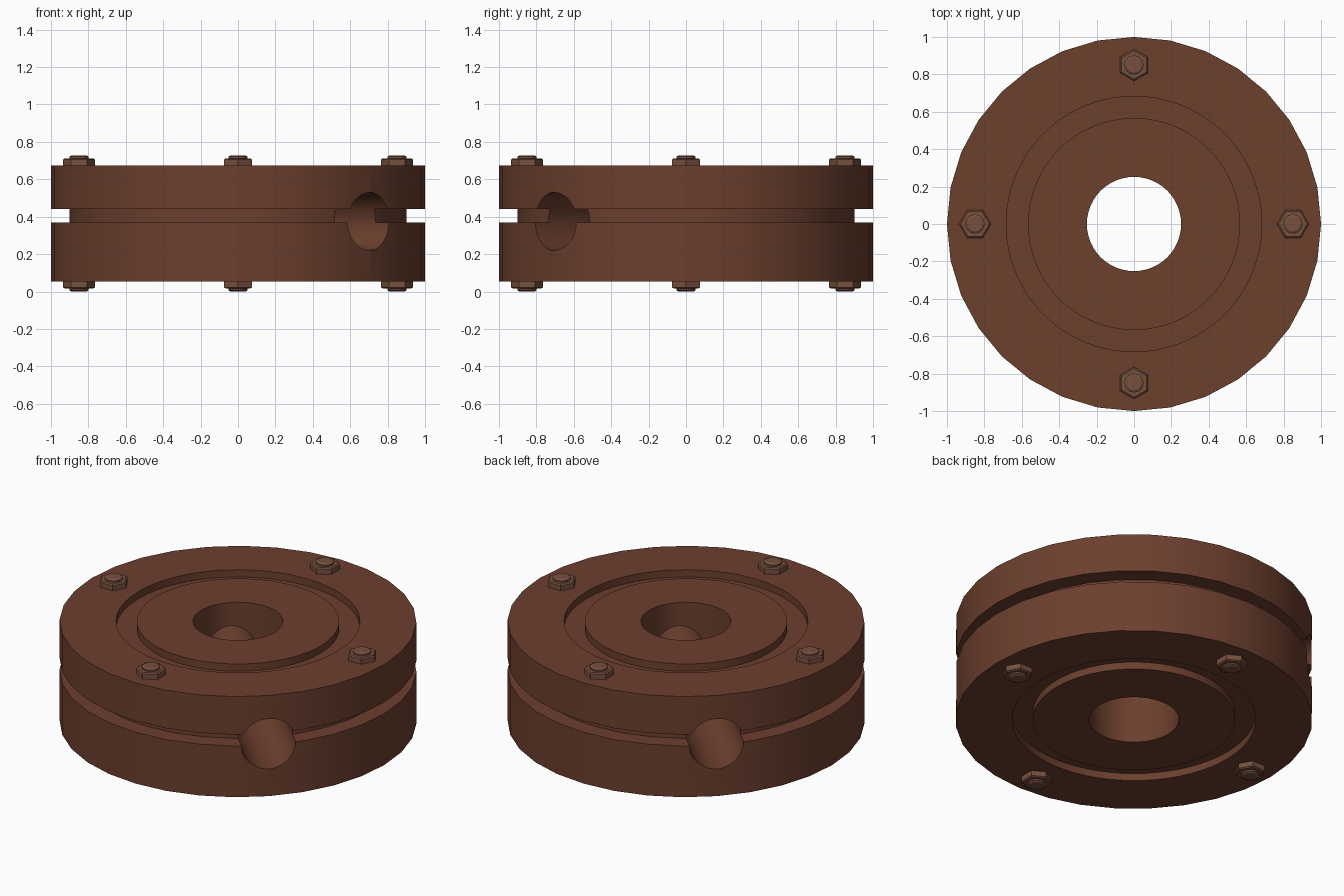
import bpy, math
from mathutils import Matrix

if "Cube" in bpy.data.objects:
    bpy.data.objects.remove(bpy.data.objects["Cube"])


def material(name, color):
    m = bpy.data.materials.new(name)
    m.diffuse_color = (*color, 1)
    m.use_nodes = True
    m.node_tree.nodes["Principled BSDF"].inputs["Base Color"].default_value = m.diffuse_color
    return m


body_mat = material("brown_body", (0.15, 0.05, 0.027))
bolt_mat = material("brown_bolt", (0.18, 0.08, 0.048))


def lathe(name, profile, segs, closed=False, mat=None):
    """Revolve (radius, z) points; a closed profile makes a ring, an open one gets end caps."""
    n = len(profile)
    verts = [(r * math.cos(2 * math.pi * s / segs), r * math.sin(2 * math.pi * s / segs), z)
             for s in range(segs) for r, z in profile]
    faces = []
    for s in range(segs):
        a, b = s * n, (s + 1) % segs * n
        for i in range(n if closed else n - 1):
            j = (i + 1) % n
            faces.append((a + i, b + i, b + j, a + j))
    if not closed:
        faces.append([s * n for s in reversed(range(segs))])
        faces.append([s * n + n - 1 for s in range(segs)])
    mesh = bpy.data.meshes.new(name)
    mesh.from_pydata(verts, [], faces)
    ob = bpy.data.objects.new(name, mesh)
    bpy.context.collection.objects.link(ob)
    if mat:
        mesh.materials.append(mat)
    return ob


def activate(ob):
    bpy.ops.object.select_all(action='DESELECT')
    ob.select_set(True)
    bpy.context.view_layer.objects.active = ob


def cut(ob, cutter):
    mod = ob.modifiers.new("cut", 'BOOLEAN')
    mod.operation = 'DIFFERENCE'
    mod.solver = 'EXACT'
    mod.object = cutter
    activate(ob)
    bpy.ops.object.modifier_apply(modifier=mod.name)
    bpy.data.objects.remove(cutter)


LOW, HIGH = 0.053, 0.675
MID = (LOW + HIGH) / 2

# Round body: two thick plates with a recessed slot between them
body = lathe("flanged_body", [(1, LOW), (1, 0.37), (0.9, 0.37), (0.9, 0.44),
                              (1, 0.44), (1, HIGH)], 32, mat=body_mat)

# Vertical bore
cut(body, lathe("bore_cutter", [(0.252, -0.5), (0.252, 1.5)], 48))

# Ring groove on each flat side
for z0, z1 in ((HIGH - 0.045, 1), (-0.5, LOW + 0.045)):
    cut(body, lathe("groove_cutter", [(0.567, z0), (0.683, z0), (0.683, z1), (0.567, z1)],
                    64, closed=True))

# Diagonal cross hole from front right to back left
hole = lathe("cross_hole_cutter", [(0.155, -1.5), (0.155, 1.5)], 48)
hole.data.transform(Matrix.Translation((0, 0, 0.375))
                    @ Matrix.Rotation(-math.pi / 4, 4, 'Z')
                    @ Matrix.Rotation(math.pi / 2, 4, 'Y'))
cut(body, hole)
activate(body)
bpy.ops.object.shade_smooth_by_angle(angle=math.radians(30))

# Four bolts, each with a hex nut and rounded tip above and below
for k in range(4):
    place = Matrix.Rotation(k * math.pi / 2, 4, 'Z') @ Matrix.Translation((0.85, 0, MID))
    for side, flip in (("top", Matrix()), ("bottom", Matrix.Rotation(math.pi, 4, 'X'))):
        nut = lathe(f"{side}_nut_{k + 1}", [(0.085, 0.30), (0.085, 0.342), (0.076, 0.348)],
                    6, mat=bolt_mat)
        tip = lathe(f"{side}_bolt_tip_{k + 1}", [(0.052, 0.30), (0.052, 0.357), (0.04, 0.364)],
                    12, mat=bolt_mat)
        for ob in (nut, tip):
            ob.matrix_world = place @ flip
